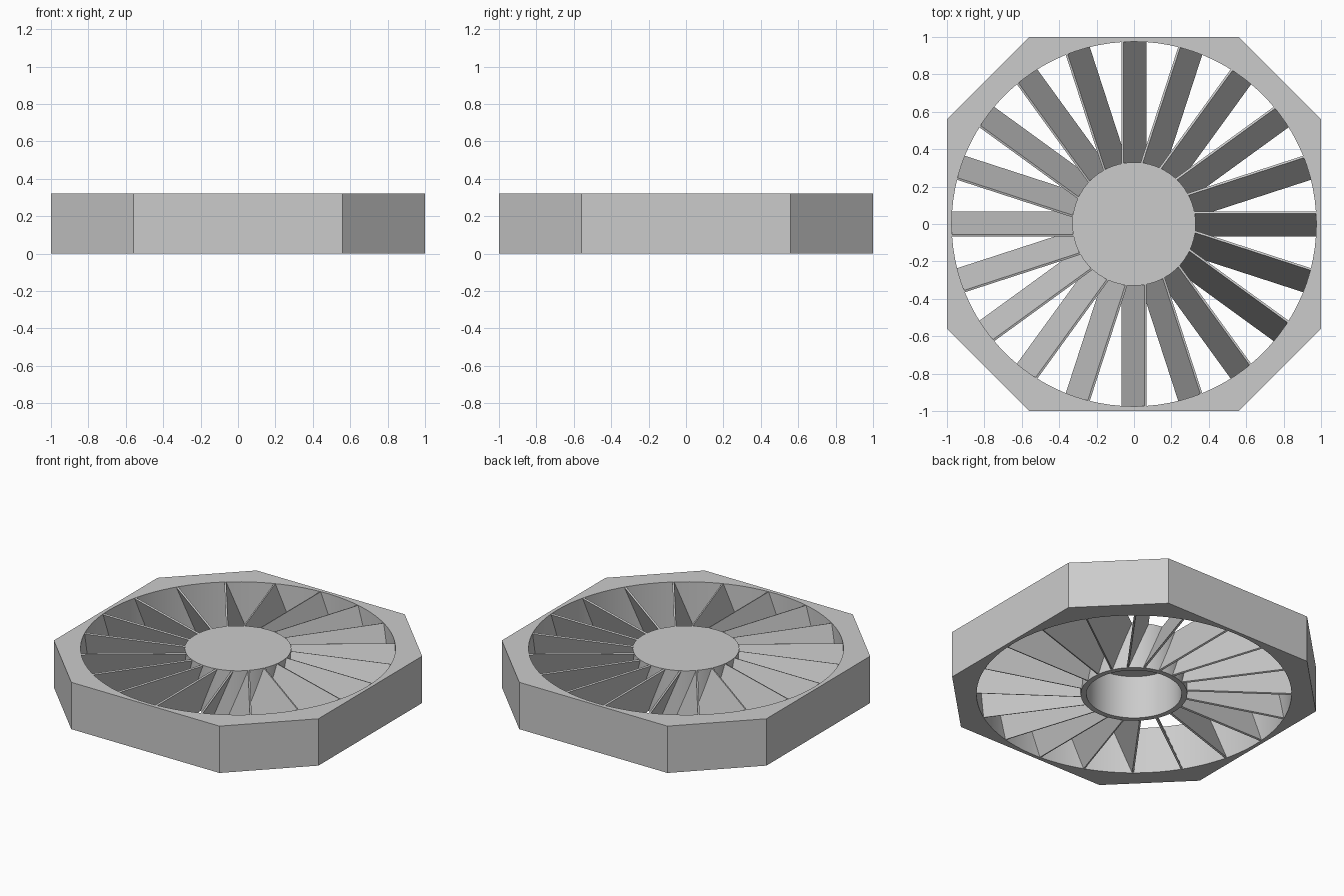
import bpy, bmesh
from math import cos, sin, pi, radians
from mathutils import Matrix, Vector

cube = bpy.data.objects.get("Cube")
if cube:
    bpy.data.objects.remove(cube, do_unlink=True)

HEIGHT = 0.32
HOLE_R, HUB_R, HUB_IN = 0.975, 0.33, 0.295
BLADES = 20

grey = bpy.data.materials.new("light_grey")
grey.use_nodes = True
grey.diffuse_color = (0.6, 0.6, 0.6, 1)
grey.node_tree.nodes["Principled BSDF"].inputs["Base Color"].default_value = (0.6, 0.6, 0.6, 1)


def finish(bm, name):
    """Turn a bmesh into an object with smooth curves and sharp edges."""
    bmesh.ops.recalc_face_normals(bm, faces=bm.faces)
    mesh = bpy.data.meshes.new(name)
    bm.to_mesh(mesh)
    bm.free()
    mesh.materials.append(grey)
    mesh.polygons.foreach_set("use_smooth", [True] * len(mesh.polygons))
    mesh.set_sharp_from_angle(angle=radians(30))
    obj = bpy.data.objects.new(name, mesh)
    bpy.context.collection.objects.link(obj)
    return obj


def ring(count, radius):
    return [(radius * cos(2 * pi * i / count), radius * sin(2 * pi * i / count))
            for i in range(count)]


def loop_edges(bm, points):
    verts = [bm.verts.new((x, y, 0)) for x, y in points]
    return [bm.edges.new((a, b)) for a, b in zip(verts, verts[1:] + verts[:1])]


# Octagonal frame with a round opening
c = 0.56
octagon = [(1, -c), (1, c), (c, 1), (-c, 1), (-1, c), (-1, -c), (-c, -1), (c, -1)]
bm = bmesh.new()
edges = loop_edges(bm, octagon) + loop_edges(bm, ring(96, HOLE_R))
bmesh.ops.triangle_fill(bm, edges=edges, use_beauty=True, use_dissolve=False)
grown = bmesh.ops.extrude_face_region(bm, geom=bm.faces[:])
bmesh.ops.translate(bm, vec=(0, 0, HEIGHT),
                    verts=[v for v in grown["geom"] if isinstance(v, bmesh.types.BMVert)])
finish(bm, "frame")

# Hub: a cup that is closed on top and open below
bm = bmesh.new()
cap = HEIGHT - 0.025
profile = [(0, cap), (HUB_IN, cap), (HUB_IN, 0), (HUB_R, 0), (HUB_R, HEIGHT), (0, HEIGHT)]
verts = [bm.verts.new((r, 0, z)) for r, z in profile]
edges = [bm.edges.new(pair) for pair in zip(verts, verts[1:])]
bmesh.ops.spin(bm, geom=verts + edges, cent=(0, 0, 0), axis=(0, 0, 1),
               angle=2 * pi, steps=72, use_merge=True)
bmesh.ops.remove_doubles(bm, verts=bm.verts, dist=1e-4)
finish(bm, "hub")

# Blades: thin tilted plates, high edge on the counter-clockwise side
inner, outer = 0.312, 0.976
plate = (Matrix.Translation(((inner + outer) / 2, 0, HEIGHT / 2))
         @ Matrix.Rotation(radians(68.5), 4, 'X')
         @ Matrix.Diagonal(Vector((outer - inner, 0.338, 0.012, 1))))
bm = bmesh.new()
for i in range(BLADES):
    turn = Matrix.Rotation(2 * pi * i / BLADES, 4, 'Z')
    bmesh.ops.create_cube(bm, size=1, matrix=turn @ plate)
finish(bm, "blades")
